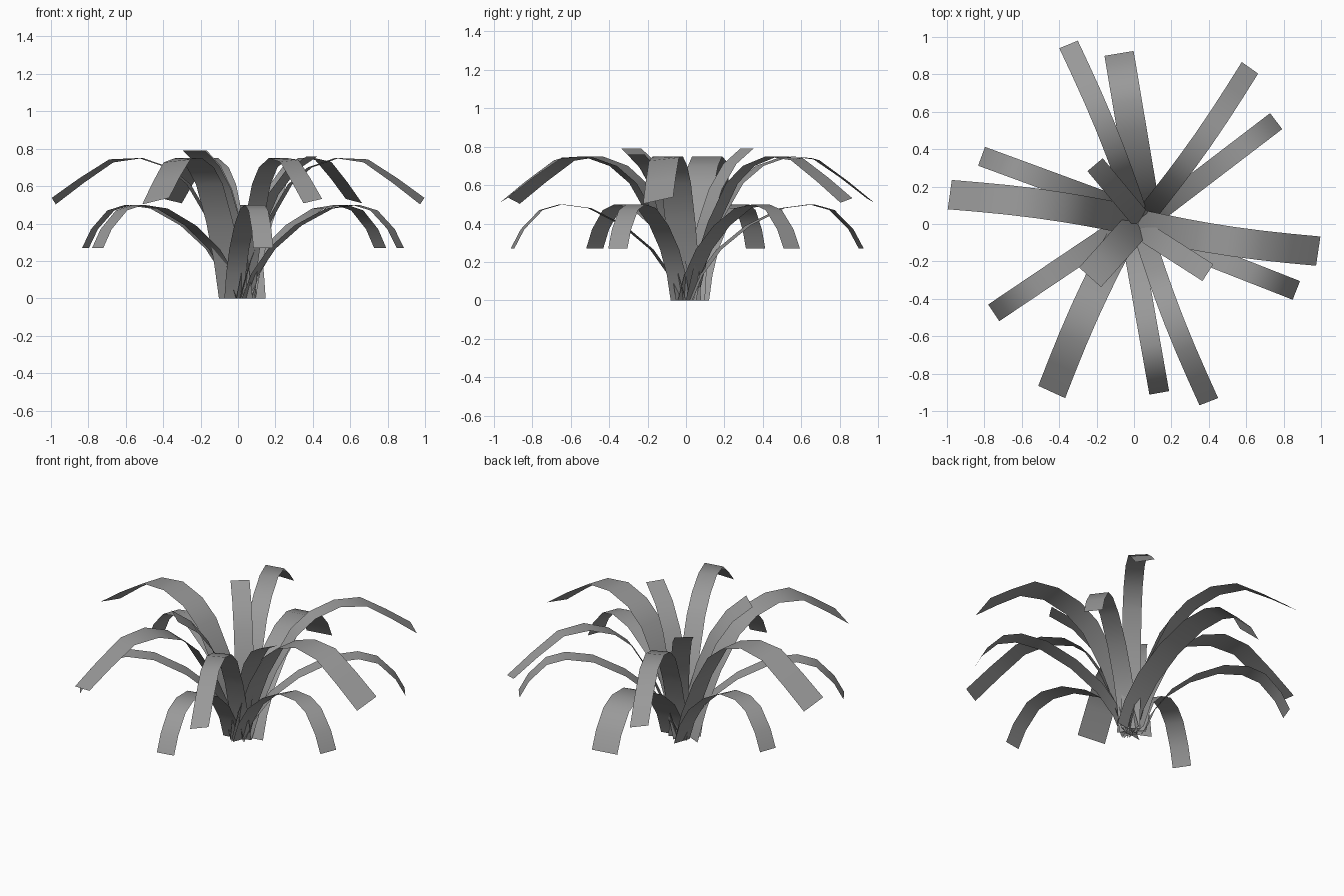
import bpy
from math import sin, pi
from mathutils import Vector

if "Cube" in bpy.data.objects:
    bpy.data.objects.remove(bpy.data.objects["Cube"])

# Side profiles: (fraction of reach, height)
LOW = [(0, 0), (.06, .13), (.17, .265), (.34, .39), (.54, .48), (.71, .50), (.83, .47), (.94, .37), (1, .27)]
MID = [(0, 0), (.06, .2), (.15, .41), (.27, .61), (.38, .70), (.53, .75), (.69, .735), (.85, .63), (1, .52)]
TALL = [(0, 0), (.10, .2), (.25, .4), (.45, .58), (.70, .71), (1, .79)]

grey = bpy.data.materials.new("dark_grey")
grey.diffuse_color = (.32, .32, .32, 1)
grey.use_nodes = True
grey.node_tree.nodes["Principled BSDF"].inputs["Base Color"].default_value = grey.diffuse_color


def leaf(name, base, tip, width, profile, scale=1.0, roll=0.0, bow=0.0):
    """Ribbon leaf swept along a profile from base to tip."""
    a, b = Vector((*base, 0)), Vector((*tip, 0))
    d = (b - a).normalized()
    left = Vector((-d.y, d.x, 0))
    verts, faces = [], []
    for i, (t, z) in enumerate(profile):
        c = a.lerp(b, t) + Vector((0, 0, z * scale)) - left * bow * sin(pi * t)
        tilt = roll * max(0, (t - .53) / .47) ** .7   # roll grows past the peak
        side = (left + Vector((0, 0, tilt))) * width / 2
        verts += [c - side, c + side]
        if i:
            k = 2 * i
            faces.append((k - 2, k, k + 1, k - 1))
    me = bpy.data.meshes.new(name)
    me.from_pydata(verts, [], faces)
    me.materials.append(grey)
    ob = bpy.data.objects.new(name, me)
    bpy.context.collection.objects.link(ob)
    for p in me.polygons:
        p.use_smooth = True


N, W = .107, .158  # narrow and wide leaves

# Lower ring of drooping leaves
low = [((.07, .02), (-.08, .912), W), ((.04, .0), (.76, .55), N),
       ((.04, -.03), (.868, -.355), N), ((-.02, -.03), (.135, -.903), N),
       ((.0, .03), (-.75, -.475), N), ((-.02, .07), (-.815, .362), N)]
# Middle ring of arching leaves
mid = [((.03, .02), (-.35, .96), N), ((.05, .03), (.62, .835), N),
       ((.02, .0), (.985, -.145), W), ((.04, -.02), (.40, -.95), N),
       ((-.03, .0), (-.44, -.898), W), ((.0, .02), (-.985, .157), W)]
# Upright centre leaves
tall = [((.04, .02), (-.208, .317), N), ((.02, .0), (-.235, -.285), W),
        ((.02, -.02), (.395, -.26), N)]

for i, (a, b, w) in enumerate(low):
    leaf(f"lower_leaf_{i}", a, b, w, LOW)
for i, (a, b, w) in enumerate(mid):
    leaf(f"middle_leaf_{i}", a, b, w, MID, roll=.22, bow=.018)
for i, (a, b, w) in enumerate(tall):
    leaf(f"centre_leaf_{i}", a, b, w, TALL, .96 if i == 2 else 1)
